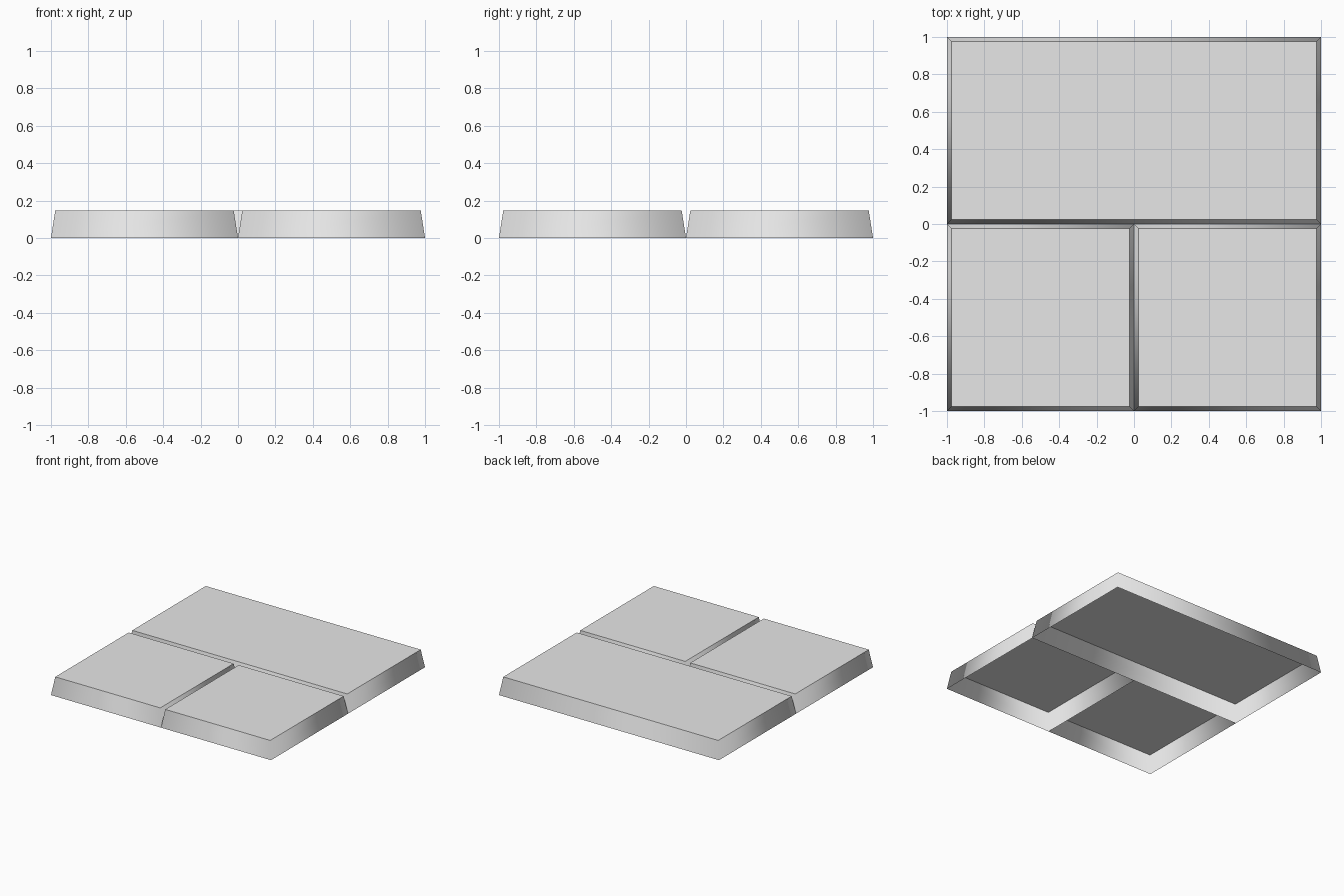
import bpy
import bmesh

cube = bpy.data.objects.get("Cube")
if cube:
    bpy.data.objects.remove(cube, do_unlink=True)

HEIGHT = 0.147
INSET = 0.023

stone = bpy.data.materials.new("light_grey_stone")
stone.use_nodes = True
GREY = (0.8, 0.8, 0.8, 1.0)
stone.diffuse_color = GREY
stone.node_tree.nodes["Principled BSDF"].inputs["Base Color"].default_value = GREY


def slab(name, x0, x1, y0, y1):
    """Tapered slab shell, open underneath, with softly shaded sides."""
    bm = bmesh.new()

    def ring(inset, z):
        a, b, c, d = x0 + inset, x1 - inset, y0 + inset, y1 - inset
        return [bm.verts.new((x, y, z)) for x, y in ((a, c), (b, c), (b, d), (a, d))]

    base, top = ring(0, 0), ring(INSET, HEIGHT)
    for i in range(4):
        j = (i + 1) % 4
        wall = bm.faces.new((base[i], base[j], top[j], top[i]))
        wall.smooth = True
    cap = bm.faces.new(top)
    cap.smooth = True
    # Crisp rim between the sides and the flat top
    for edge in cap.edges:
        edge.smooth = False

    mesh = bpy.data.meshes.new(name)
    bm.to_mesh(mesh)
    bm.free()
    mesh.materials.append(stone)
    bpy.context.collection.objects.link(bpy.data.objects.new(name, mesh))


# One long slab behind two square ones
slab("back_slab", -1, 1, 0, 1)
slab("front_right_slab", -1, 0, -1, 0)
slab("front_left_slab", 0, 1, -1, 0)
